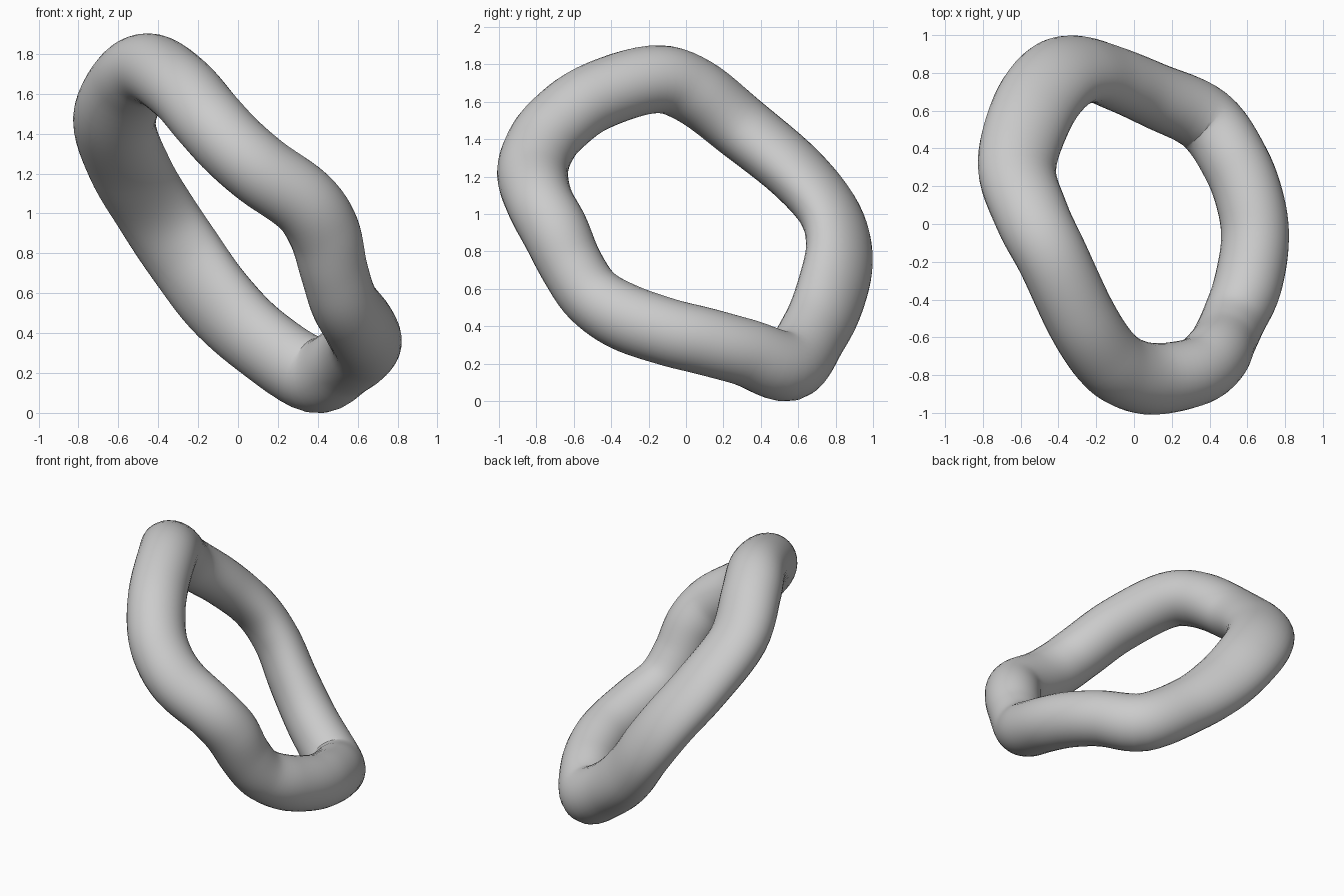
import bpy
import bmesh
import math
from mathutils import Vector

# Remove the default cube
cube = bpy.data.objects.get("Cube")
if cube:
    bpy.data.objects.remove(cube, do_unlink=True)

STEPS = 6                                # rings between two path points
SIDES = 32                               # sides of the tube
AXIS = Vector((.77, .33, .56))           # direction the whole loop faces
TILT = math.radians(56)                  # turn of the oval section from AXIS

# Centre line of the closed ring: x, y, z, long radius, short radius
PATH = [
    (-.43, -.18, 1.72, .19, .18), (-.54, .04, 1.66, .20, .18),
    (-.62, .30, 1.46, .21, .17), (-.54, .59, 1.22, .22, .16),
    (-.41, .77, 1.00, .22, .15), (-.27, .82, .79, .22, .15),
    (-.10, .77, .56, .21, .16), (.11, .68, .36, .19, .17),
    (.38, .55, .19, .19, .18), (.54, .32, .26, .18, .18),
    (.62, .10, .32, .18, .18), (.64, -.10, .37, .18, .18),
    (.60, -.33, .45, .18, .18), (.53, -.50, .56, .17, .17),
    (.48, -.61, .72, .17, .17), (.43, -.70, .91, .18, .18),
    (.33, -.78, 1.06, .18, .18), (.12, -.82, 1.21, .19, .18),
    (-.03, -.79, 1.34, .19, .18), (-.15, -.70, 1.47, .19, .18),
    (-.28, -.50, 1.62, .19, .18),
]


def blend(a, b, c, d, t):
    """Smooth value between b and c."""
    return b + t / 2 * (c - a + t * (2 * a - 5 * b + 4 * c - d
                                     + t * (3 * (b - c) + d - a)))


def smooth_loop(points):
    """Resample the closed path smoothly."""
    count = len(points)
    samples = []
    for i in range(count):
        near = [points[(i + k) % count] for k in (-1, 0, 1, 2)]
        for step in range(STEPS):
            samples.append([blend(*values, step / STEPS) for values in zip(*near)])
    return samples


# Plain grey material
grey = bpy.data.materials.new("plain grey")
grey.use_nodes = True
colour = (0.6, 0.6, 0.6, 1)
grey.diffuse_color = colour
grey.node_tree.nodes["Principled BSDF"].inputs["Base Color"].default_value = colour

# Sweep a tilted oval section around the loop
samples = smooth_loop(PATH)
total = len(samples)
bm = bmesh.new()
rings = []
for i, (x, y, z, long, short) in enumerate(samples):
    ahead = Vector(samples[(i + 1) % total][:3])
    behind = Vector(samples[i - 1][:3])
    tangent = (ahead - behind).normalized()
    up = (AXIS - tangent * AXIS.dot(tangent)).normalized()
    out = tangent.cross(up)
    major = up * math.cos(TILT) + out * math.sin(TILT)
    minor = tangent.cross(major)
    ring = []
    for k in range(SIDES):
        angle = math.tau * k / SIDES
        offset = major * long * math.cos(angle) + minor * short * math.sin(angle)
        ring.append(bm.verts.new(Vector((x, y, z)) + offset))
    rings.append(ring)

for i, ring in enumerate(rings):
    following = rings[(i + 1) % total]
    for k in range(SIDES):
        n = (k + 1) % SIDES
        bm.faces.new((ring[k], ring[n], following[n], following[k]))
bmesh.ops.recalc_face_normals(bm, faces=bm.faces)

mesh = bpy.data.meshes.new("wavy_ring")
bm.to_mesh(mesh)
bm.free()
mesh.materials.append(grey)
wavy_ring = bpy.data.objects.new("wavy_ring", mesh)
bpy.context.collection.objects.link(wavy_ring)

# Smooth shading
bpy.ops.object.select_all(action="DESELECT")
wavy_ring.select_set(True)
bpy.context.view_layer.objects.active = wavy_ring
bpy.ops.object.shade_smooth_by_angle(angle=math.radians(60))
